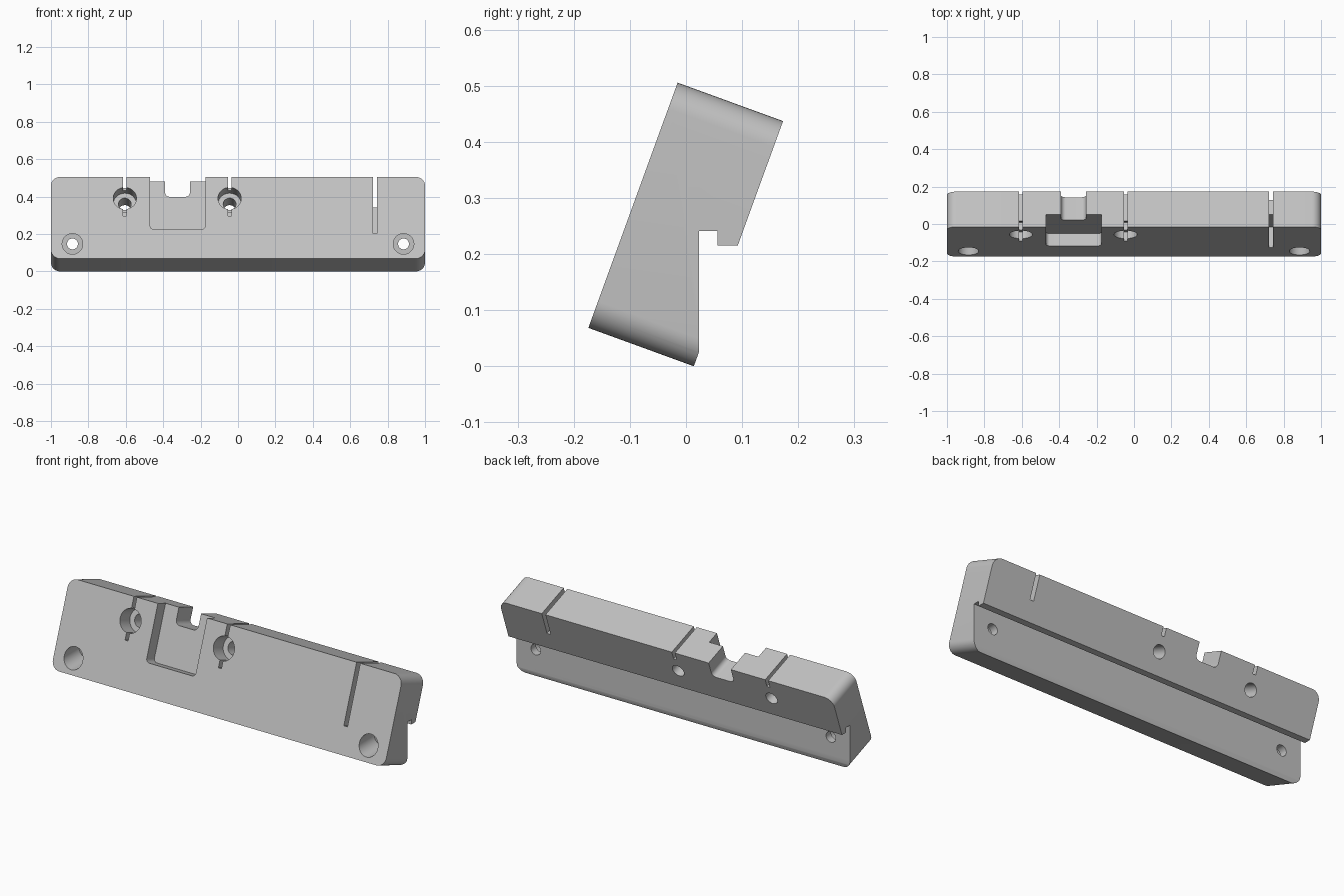
import bpy, bmesh, math
from mathutils import Matrix

cube = bpy.data.objects.get("Cube")
if cube:
    bpy.data.objects.remove(cube, do_unlink=True)

grey = bpy.data.materials.new("light_grey")
grey.use_nodes = True
colour = (0.54, 0.54, 0.54, 1)
grey.diffuse_color = colour
grey.node_tree.nodes["Principled BSDF"].inputs["Base Color"].default_value = colour

# Leaning frame: x along the bar, y up the front face, z out of the front face
WORLD = Matrix.Identity(4)
LEAN = Matrix.Translation((0, -0.174, 0.0684)) @ Matrix.Rotation(math.radians(70), 4, "X")
HEIGHT, DEPTH = 0.465, 0.2
OVER = 0.1


def finish(bm, name, frame):
    bmesh.ops.recalc_face_normals(bm, faces=bm.faces)
    bm.transform(frame)
    mesh = bpy.data.meshes.new(name)
    bm.to_mesh(mesh)
    bm.free()
    mesh.materials.append(grey)
    obj = bpy.data.objects.new(name, mesh)
    bpy.context.collection.objects.link(obj)
    return obj


def block(name, xs, ys, zs, radius=0, frame=LEAN):
    """Box between limits, with its four z-direction edges rounded."""
    bm = bmesh.new()
    bmesh.ops.create_cube(bm, size=1)
    for v in bm.verts:
        v.co = [(a + b) / 2 + c * (b - a) for c, (a, b) in zip(v.co, (xs, ys, zs))]
    if radius:
        edges = [e for e in bm.edges if abs(e.verts[0].co.z - e.verts[1].co.z) > 1e-5]
        bmesh.ops.bevel(bm, geom=edges, offset=radius, segments=10, profile=0.5, affect="EDGES")
    return finish(bm, name, frame)


def rod(name, radius, start, end, frame):
    """Cylinder along the z axis of a frame."""
    bm = bmesh.new()
    bmesh.ops.create_cone(bm, cap_ends=True, segments=48, radius1=radius, radius2=radius,
                          depth=abs(end - start),
                          matrix=Matrix.Translation((0, 0, (start + end) / 2)))
    return finish(bm, name, frame)


body = block("clamp_bar", (-1, 1), (0, HEIGHT), (-DEPTH, 0), 0.05)
cutters = []

# Undercut and lip groove along the back
cutters.append(block("undercut", (-1.2, 1.2), (0.023, 0.4), (-OVER, 0.215), 0, WORLD))
cutters.append(block("lip_groove", (-1.2, 1.2), (0.023, 0.056), (0.1, 0.241), 0, WORLD))


# Stepped slot: tall at the front, shallow right through to the back
def slot(x, width, front_floor, back_floor, step):
    xs = (x - width / 2, x + width / 2)
    top = HEIGHT + OVER
    cutters.append(block("slot_front", xs, (front_floor, top), (-step, OVER)))
    cutters.append(block("slot_back", xs, (back_floor, top), (-DEPTH - OVER, OVER)))


# Counterbored bolt holes, each split by a slot
for x in (-0.605, -0.045):
    frame = LEAN @ Matrix.Translation((x, 0.343, 0))
    cutters.append(rod("bolt_head", 0.062, -0.09, OVER, frame))
    cutters.append(rod("bolt_shank", 0.034, -DEPTH - OVER, OVER, frame))
    slot(x, 0.018, 0.243, 0.42, 0.05)
slot(0.733, 0.022, 0.143, 0.333, 0.117)

# Front pocket and the notch behind it
cutters.append(block("pocket", (-0.47, -0.175), (0.167, HEIGHT + OVER), (-0.07, OVER), 0.02))
cutters.append(block("notch", (-0.39, -0.257), (0.377, HEIGHT + OVER),
                     (-DEPTH - OVER, OVER), 0.025))

# Level mounting holes near the lower corners
for x in (-0.885, 0.885):
    frame = Matrix.Translation((x, 0, 0.147)) @ Matrix.Rotation(math.radians(90), 4, "X")
    cutters.append(rod("mount_head", 0.055, 0.02, 0.4, frame))
    cutters.append(rod("mount_shank", 0.029, -0.3, 0.4, frame))

# Cut everything out of the bar, then discard the cutters
bpy.context.view_layer.objects.active = body
body.select_set(True)
for cutter in cutters:
    mod = body.modifiers.new("cut", "BOOLEAN")
    mod.operation = "DIFFERENCE"
    mod.solver = "EXACT"
    mod.object = cutter
    bpy.ops.object.modifier_apply(modifier=mod.name)
    bpy.data.objects.remove(cutter, do_unlink=True)

bpy.ops.object.shade_smooth_by_angle(angle=math.radians(30))
